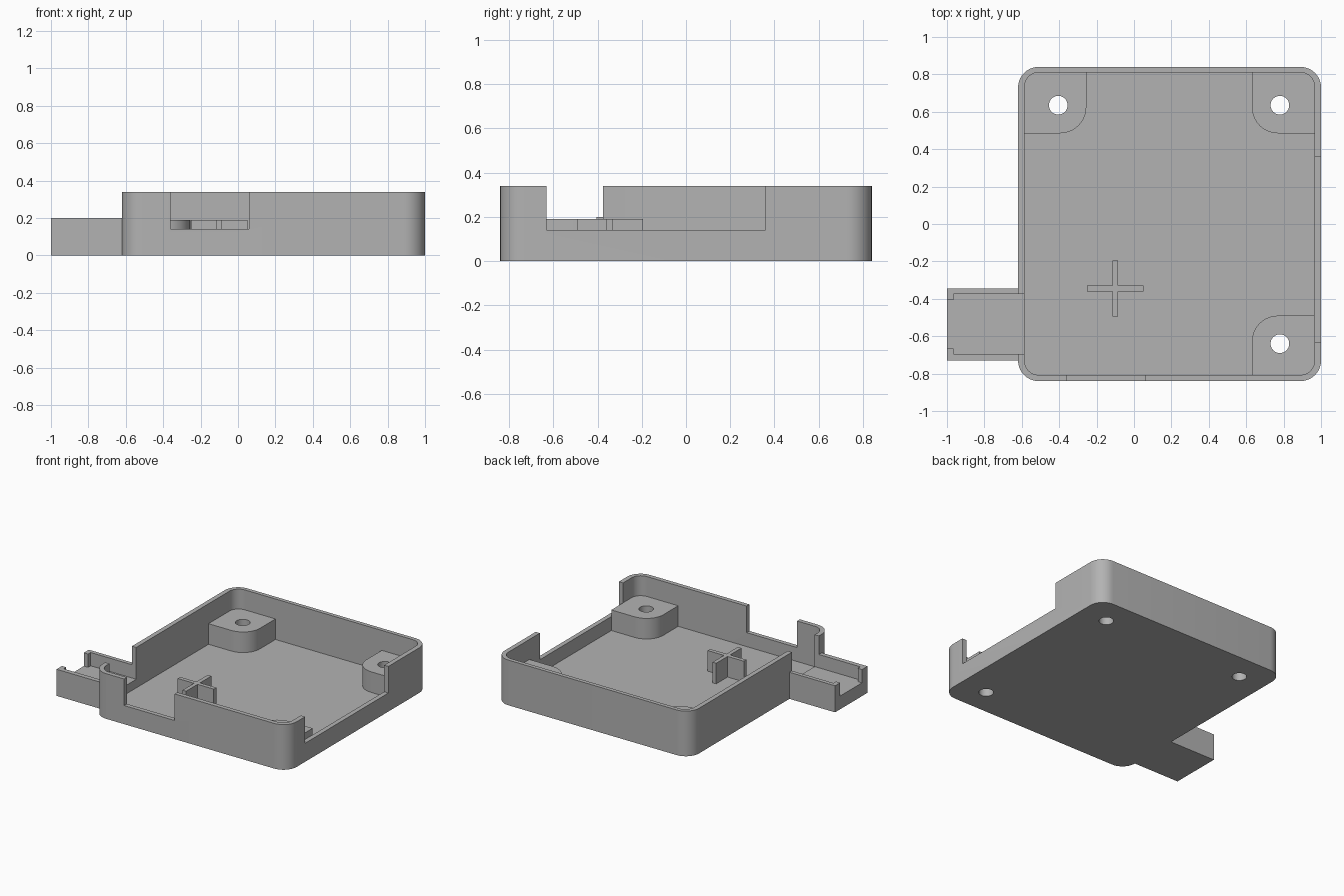
import bpy, bmesh, math

cube = bpy.data.objects.get("Cube")
if cube:
    bpy.data.objects.remove(cube, do_unlink=True)

grey = bpy.data.materials.new("plain grey")
grey.use_nodes = True
COLOUR = (0.45, 0.45, 0.45, 1)
grey.diffuse_color = COLOUR
grey.node_tree.nodes["Principled BSDF"].inputs["Base Color"].default_value = COLOUR


def prism(name, outline, z0, z1):
    """Extrude a flat outline from z0 to z1."""
    bm = bmesh.new()
    face = bm.faces.new([bm.verts.new((x, y, z0)) for x, y in outline])
    up = bmesh.ops.extrude_face_region(bm, geom=[face])["geom"]
    bmesh.ops.translate(bm, vec=(0, 0, z1 - z0),
                        verts=[v for v in up if isinstance(v, bmesh.types.BMVert)])
    bmesh.ops.recalc_face_normals(bm, faces=bm.faces)
    mesh = bpy.data.meshes.new(name)
    bm.to_mesh(mesh)
    bm.free()
    mesh.materials.append(grey)
    obj = bpy.data.objects.new(name, mesh)
    bpy.context.collection.objects.link(obj)
    return obj


def rounded(x0, x1, y0, y1, radii, steps=10):
    """Rectangle outline; radii go counter-clockwise from the +x +y corner."""
    points = []
    corners = [(x1, y1, -1, -1), (x0, y1, 1, -1), (x0, y0, 1, 1), (x1, y0, -1, 1)]
    for i, ((x, y, sx, sy), r) in enumerate(zip(corners, radii)):
        if r == 0:
            points.append((x, y))
            continue
        for k in range(steps + 1):
            a = math.pi / 2 * (i + k / steps)
            points.append((x + sx * r + r * math.cos(a), y + sy * r + r * math.sin(a)))
    return points


def block(name, x0, x1, y0, y1, z0, z1):
    return prism(name, rounded(x0, x1, y0, y1, [0] * 4), z0, z1)


def combine(obj, tool, operation="DIFFERENCE", keep=False):
    """Apply a boolean and throw the tool away."""
    bpy.context.view_layer.objects.active = obj
    mod = obj.modifiers.new("cut", "BOOLEAN")
    mod.operation, mod.object, mod.solver = operation, tool, "EXACT"
    bpy.ops.object.modifier_apply(modifier=mod.name)
    if not keep:
        bpy.data.objects.remove(tool, do_unlink=True)


def smooth(obj):
    bpy.ops.object.select_all(action="DESELECT")
    obj.select_set(True)
    bpy.context.view_layer.objects.active = obj
    bpy.ops.object.shade_smooth_by_angle(angle=math.radians(30))


FLOOR, RIM, POST_TOP, SILL = 0.035, 0.34, 0.19, 0.14
LEFT, RIGHT, FRONT, BACK = -0.585, 0.965, -0.807, 0.81

# Open case with the side tray joined on
body = prism("case_body", rounded(-0.62, 1, -0.84, 0.84, [0.11] * 4), 0, RIM)
combine(body, block("tray", -1, -0.61, -0.73, -0.345, 0, 0.2), "UNION")
combine(body, prism("cavity", rounded(LEFT, RIGHT, FRONT, BACK, [0.075] * 4), FLOOR, 0.5))

# Tray channel through the wall, and its narrower end opening
combine(body, block("channel", -0.965, -0.57, -0.695, -0.375, 0.1, 0.5))
combine(body, block("end_opening", -1.1, -0.9, -0.665, -0.405, 0.1, 0.5))

# Notches in the front and side walls
combine(body, block("front_notch", -0.36, 0.06, -0.9, -0.78, SILL, 0.5))
combine(body, block("side_notch", 0.94, 1.1, -0.63, 0.36, SILL, 0.5))

# Corner posts with screw holes running through the floor
posts = [
    ("back_right_post", (LEFT, -0.255, 0.485, BACK), (0, 0.075, 0, 0.14), (-0.405, 0.635)),
    ("back_left_post", (0.63, RIGHT, 0.485, BACK), (0.075, 0, 0.14, 0), (0.78, 0.635)),
    ("front_left_post", (0.63, RIGHT, FRONT, -0.49), (0, 0.14, 0, 0.075), (0.78, -0.64)),
]
for name, bounds, radii, (hx, hy) in posts:
    post = prism(name, rounded(*bounds, radii), FLOOR, POST_TOP)
    circle = rounded(hx - 0.05, hx + 0.05, hy - 0.05, hy + 0.05, [0.05] * 4)
    # Drop the repeated point where neighbouring quarter arcs meet
    circle = [p for i, p in enumerate(circle) if i % 11 != 10]
    hole = prism("screw_hole", circle, -0.1, 0.5)
    combine(post, hole, keep=True)
    combine(body, hole)
    smooth(post)

# Cross-shaped support rib
rib = block("cross_support", -0.25, 0.05, -0.36, -0.33, FLOOR, POST_TOP)
combine(rib, block("cross_arm", -0.115, -0.085, -0.495, -0.195, FLOOR, POST_TOP), "UNION")

smooth(body)
